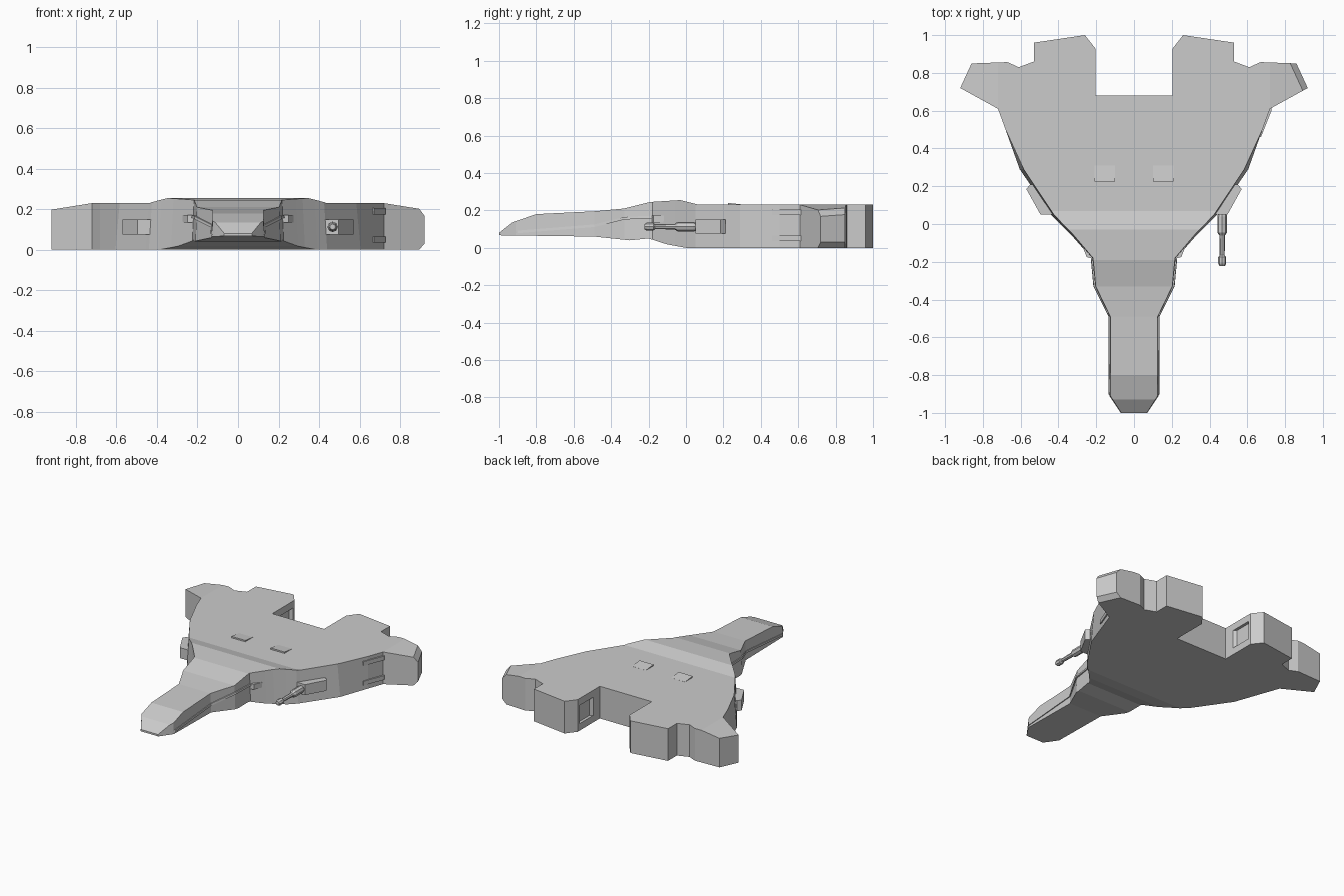
import bpy, bmesh, math
from mathutils import Vector, Matrix

if "Cube" in bpy.data.objects:
    bpy.data.objects.remove(bpy.data.objects["Cube"])


def finish(bm, name):
    bmesh.ops.recalc_face_normals(bm, faces=bm.faces[:])
    me = bpy.data.meshes.new(name)
    bm.to_mesh(me)
    bm.free()
    ob = bpy.data.objects.new(name, me)
    bpy.context.scene.collection.objects.link(ob)
    return ob


def prism(name, plan, z0, z1, side=1):
    """Plan outline extruded upward; side=-1 mirrors it in x."""
    bm = bmesh.new()
    lo = [bm.verts.new((x * side, y, z0)) for x, y in plan]
    hi = [bm.verts.new((x * side, y, z1)) for x, y in plan]
    n = len(plan)
    bm.faces.new(lo)
    bm.faces.new(hi)
    for i in range(n):
        j = (i + 1) % n
        bm.faces.new((lo[i], lo[j], hi[j], hi[i]))
    return finish(bm, name)


def profile(pts, y):
    """Piecewise linear height along the ship."""
    if y <= pts[0][0]:
        return pts[0][1]
    for (a, za), (b, zb) in zip(pts, pts[1:]):
        if y <= b:
            return za + (zb - za) * (y - a) / (b - a)
    return pts[-1][1]


TOP = [(-1, .08), (-.93, .135), (-.8, .18), (-.49, .195), (-.33, .21),
       (-.19, .245), (-.03, .255), (.07, .23), (1, .23)]
BOTTOM = [(-1, .067), (-.49, .06), (-.3, .04), (-.2, .05), (-.1, .018), (0, 0), (1, 0)]
HALF = [(.07, -1), (.13, -.91), (.13, -.49), (.21, -.33), (.225, -.18), (.33, -.06),
        (.44, .05), (.605, .29), (.68, .5), (.72, .61), (.92, .72), (.86, .85), (.67, .857),
        (.61, .83), (.53, .86), (.53, .96), (.26, 1), (.205, .93), (.205, .68)]

# Hull: plan outline cut at profile breaks, then given upper and lower heights
bm = bmesh.new()
outline = HALF + [(-x, y) for x, y in reversed(HALF)]
bm.faces.new([bm.verts.new((x, y, 0)) for x, y in outline])
cuts = [((0, y, 0), (0, 1, 0)) for y in sorted({p[0] for p in TOP[1:-1] + BOTTOM[1:-1]})]
cuts += [((s * .72, 0, 0), (1, 0, 0)) for s in (-1, 1)]
for co, no in cuts:
    bmesh.ops.bisect_plane(bm, geom=bm.verts[:] + bm.edges[:] + bm.faces[:],
                           dist=1e-4, plane_co=co, plane_no=no)
lower = bm.verts[:]
res = bmesh.ops.extrude_face_region(bm, geom=bm.faces[:])
upper = [g for g in res["geom"] if isinstance(g, bmesh.types.BMVert)]
for v in lower:
    v.co.z = profile(BOTTOM, v.co.y)
for v in upper:
    v.co.z = profile(TOP, v.co.y) - .16 * max(0, abs(v.co.x) - .72)
    if v.co.y < .5:
        v.co.x *= .965
# Right wing tip has chamfered upper and lower edges
tip = [e for e in bm.edges if all(v.co.x > .84 for v in e.verts)
       and abs(e.verts[0].co.z - e.verts[1].co.z) < .05]
bmesh.ops.bevel(bm, geom=tip, offset=.03, segments=1, affect='EDGES', profile=.5)
hull = finish(bm, "hull")

# Recesses in the inner engine walls
for s in (-1, 1):
    cutter = prism("engine_recess_cutter", [(.19, .74), (.225, .77), (.225, .9), (.19, .92)],
                   .05, .18, s)
    cutter.hide_render = True
    cutter.hide_viewport = True
    m = hull.modifiers.new("recess", 'BOOLEAN')
    m.object = cutter
    m.operation = 'DIFFERENCE'
    m.solver = 'EXACT'

for s, side in ((1, "right"), (-1, "left")):
    # Weapon pods on the flanks
    prism(side + "_weapon_pod", [(.42, .05), (.495, .05), (.57, .185), (.55, .21), (.48, .2)],
          .075, .15, s)
    # Small sponsons behind the neck
    prism(side + "_sponson", [(.19, -.19), (.25, -.175), (.285, -.09), (.24, -.06)],
          .135, .172, s)

    # Wedge plates on the deck
    w = prism(side + "_deck_wedge", [(.1, .225), (.21, .225), (.21, .31), (.1, .31)], .222, .24, s)
    for v in w.data.vertices:
        if v.co.z > .23 and v.co.y > .3:
            v.co.z = .2305

    # Thin ledge running along the nose side
    bm = bmesh.new()
    path = [(.075, -.985, .078), (.132, -.9, .085), (.132, -.49, .118),
            (.212, -.33, .158), (.226, -.18, .165)]
    rings = []
    for x, y, z in path:
        rings.append([bm.verts.new((s * (x + dx), y, z + dz))
                      for dx, dz in ((-.03, -.007), (.003, -.007), (.001, .007), (-.03, .007))])
    for a, b in zip(rings, rings[1:]):
        for i in range(4):
            j = (i + 1) % 4
            bm.faces.new((a[i], a[j], b[j], b[i]))
    bm.faces.new(rings[0])
    bm.faces.new(rings[-1])
    finish(bm, side + "_nose_ledge")

# Two strakes ahead of the right wing
for name, z in (("lower", .035), ("upper", .175)):
    prism(name + "_wing_strake", [(.65, .46), (.672, .46), (.728, .6), (.728, .63), (.69, .62)],
          z, z + .03)

# Right-hand gun: turned profile swept round the barrel axis
bm = bmesh.new()
gun = [(.06, .02), (.04, .026), (-.045, .026), (-.06, .015), (-.165, .013),
       (-.175, .021), (-.21, .021), (-.222, .014)]
rings = [[bm.verts.new((.467 + r * math.cos(a * math.pi / 4), y, .113 + r * math.sin(a * math.pi / 4)))
          for a in range(8)] for y, r in gun]
for a, b in zip(rings, rings[1:]):
    for i in range(8):
        j = (i + 1) % 8
        bm.faces.new((a[i], a[j], b[j], b[i]))
bm.faces.new(rings[0])
bm.faces.new(rings[-1])
finish(bm, "right_gun")
